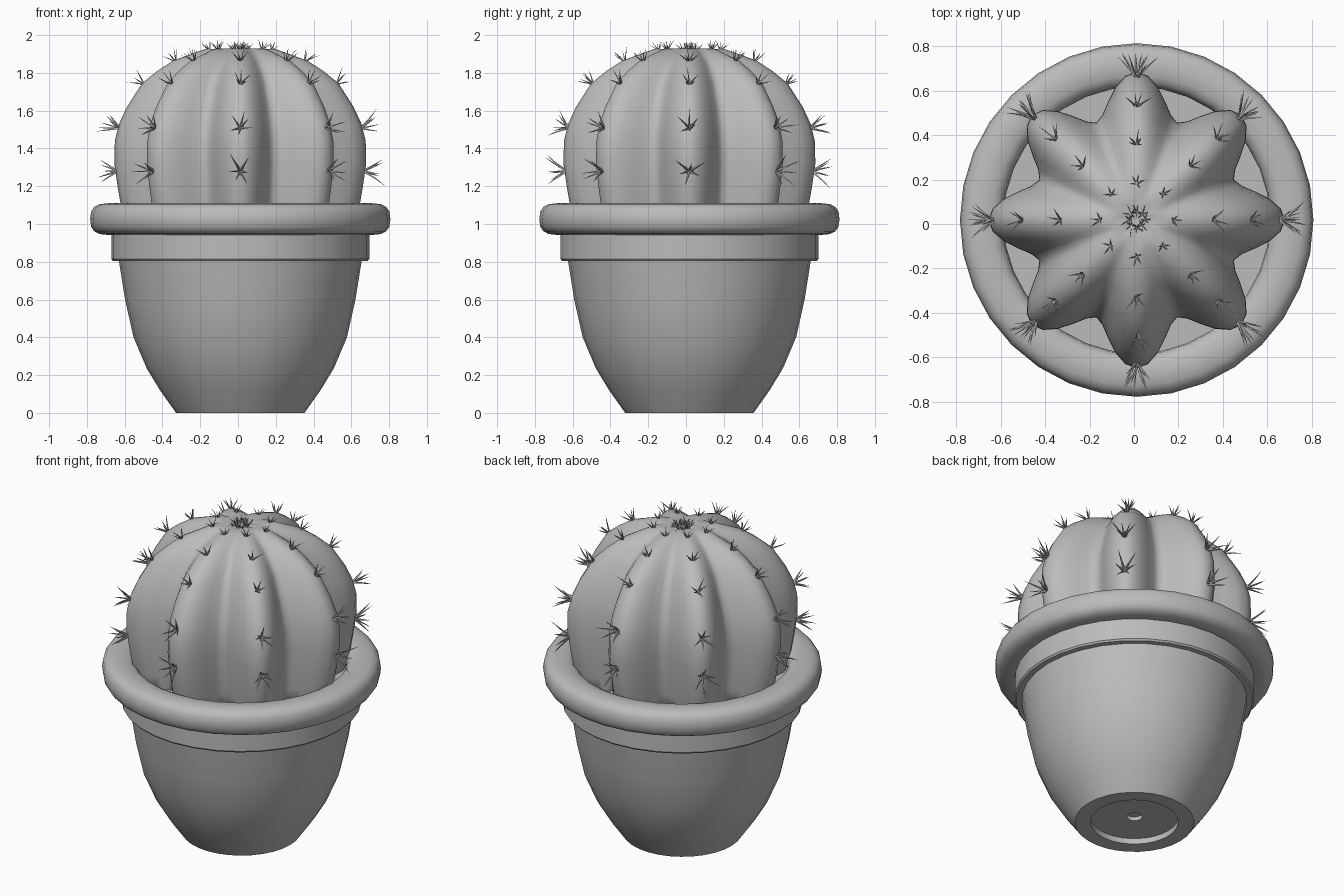
import bpy, math, random
from mathutils import Vector

random.seed(4)
if "Cube" in bpy.data.objects:
    bpy.data.objects.remove(bpy.data.objects["Cube"], do_unlink=True)

CENTRE = (0.012, 0.018, 0)
RIBS = 8

grey = bpy.data.materials.new("plain grey")
grey.use_nodes = True
colour = (0.5, 0.5, 0.5, 1)
grey.diffuse_color = colour
grey.node_tree.nodes["Principled BSDF"].inputs["Base Color"].default_value = colour


def add_object(name, verts, faces, angle=35):
    mesh = bpy.data.meshes.new(name)
    mesh.from_pydata(verts, [], faces)
    mesh.materials.append(grey)
    obj = bpy.data.objects.new(name, mesh)
    obj.location = CENTRE
    bpy.context.collection.objects.link(obj)
    bpy.ops.object.select_all(action='DESELECT')
    obj.select_set(True)
    bpy.context.view_layer.objects.active = obj
    bpy.ops.object.shade_smooth_by_angle(angle=math.radians(angle))
    return obj


def revolve(name, profile, steps, scale=lambda a: 1.0, closed=False, angle=35):
    """Turn a (radius, height) profile, listed upwards on the outside, about z."""
    verts, faces = [], []
    for r, z in profile:
        for i in range(steps):
            a = math.tau * i / steps
            k = r * scale(a)
            verts.append((k * math.cos(a), k * math.sin(a), z))
    n = len(profile)
    for j in range(n if closed else n - 1):
        lo, hi = j * steps, (j + 1) % n * steps
        for i in range(steps):
            k = (i + 1) % steps
            faces.append((lo + i, lo + k, hi + k, hi + i))
    if not closed:
        faces.append(tuple(reversed(range(steps))))
        faces.append(tuple(range((n - 1) * steps, n * steps)))
    return add_object(name, verts, faces, angle)


# Pot body, with a recessed foot and drain hole
revolve("pot_body", [(0.045, 0.06), (0.045, 0.035), (0.25, 0.035), (0.25, 0),
                     (0.34, 0), (0.425, 0.12), (0.495, 0.235), (0.565, 0.4),
                     (0.61, 0.6), (0.645, 0.82)], 32)

# Collar under the rim
revolve("pot_collar", [(0.6, 0.805), (0.675, 0.805), (0.683, 0.815),
                       (0.683, 0.96), (0.6, 0.96)], 32)

# Rounded rim: a rounded-box section swept into a ring
section = []
for i in range(16):
    a = math.tau * i / 16
    c, s = math.cos(a), math.sin(a)
    section.append((0.697 + 0.098 * math.copysign(abs(c) ** 0.75, c),
                    1.026 + 0.084 * math.copysign(abs(s) ** 0.75, s)))
revolve("pot_rim", section, 32, closed=True, angle=60)

# Soil surface
revolve("soil", [(0.64, 0.9), (0.64, 0.98)], 32)


# Ribbed cactus body
def rib(a):
    return 1 - 0.29 * (1 - ((1 + math.cos(RIBS * a)) / 2) ** 0.9)


body = [(0.58, 0.92), (0.625, 1.06), (0.648, 1.19), (0.667, 1.32), (0.664, 1.44),
        (0.642, 1.53), (0.6, 1.62), (0.52, 1.745), (0.44, 1.81), (0.355, 1.865),
        (0.19, 1.925), (0.09, 1.93), (0.02, 1.915)]
revolve("cactus_body", body, RIBS * 10, rib, angle=80)


# Spines: curved, tapering needles in clusters along each rib
verts, faces = [], []


def needle(base, direction, bend, length, width):
    direction = direction.normalized()
    u = direction.orthogonal().normalized()
    v = direction.cross(u)
    start, rings = len(verts), 3
    for j in range(rings):
        t = j / rings
        p = base + direction * length * t + bend * length * t * t
        w = width * (1 - t * 0.8)
        for k in range(4):
            a = math.tau * k / 4
            verts.append(p + (u * math.cos(a) + v * math.sin(a)) * w)
    verts.append(base + direction * length + bend * length)
    tip = len(verts) - 1
    for k in range(4):
        m = (k + 1) % 4
        for j in range(rings - 1):
            lo, hi = start + 4 * j, start + 4 * j + 4
            faces.append((lo + k, lo + m, hi + m, hi + k))
        last = start + 4 * (rings - 1)
        faces.append((last + k, last + m, tip))


def cluster(point, normal, size, count):
    side = Vector((0, 0, 1)).cross(normal).normalized()
    up = normal.cross(side)
    turn = random.uniform(0, math.tau)
    for i in range(count):
        a = turn + math.tau * (i + random.uniform(-0.25, 0.25)) / count
        out = side * math.cos(a) + up * math.sin(a)
        spread = random.uniform(0.4, 0.8)
        needle(point - normal * 0.01, normal + out * spread, out * 0.2 * random.uniform(-0.5, 1),
               size * random.uniform(0.75, 1.1), size * 0.06)


# Radius, height, tilt of the surface in degrees and needle length
rows = [(0.657, 1.28, 0, 0.13), (0.645, 1.51, 18, 0.12), (0.515, 1.745, 40, 0.095),
        (0.345, 1.865, 58, 0.085), (0.165, 1.925, 75, 0.065), (0.035, 1.918, 80, 0.06)]
for i in range(RIBS):
    a = math.tau * i / RIBS
    for r, z, tilt, size in rows:
        t = math.radians(tilt)
        normal = Vector((math.cos(a) * math.cos(t), math.sin(a) * math.cos(t), math.sin(t)))
        cluster(Vector((r * math.cos(a), r * math.sin(a), z)), normal, size, 6 if size > 0.1 else 5)
add_object("cactus_spines", verts, faces, 60)
